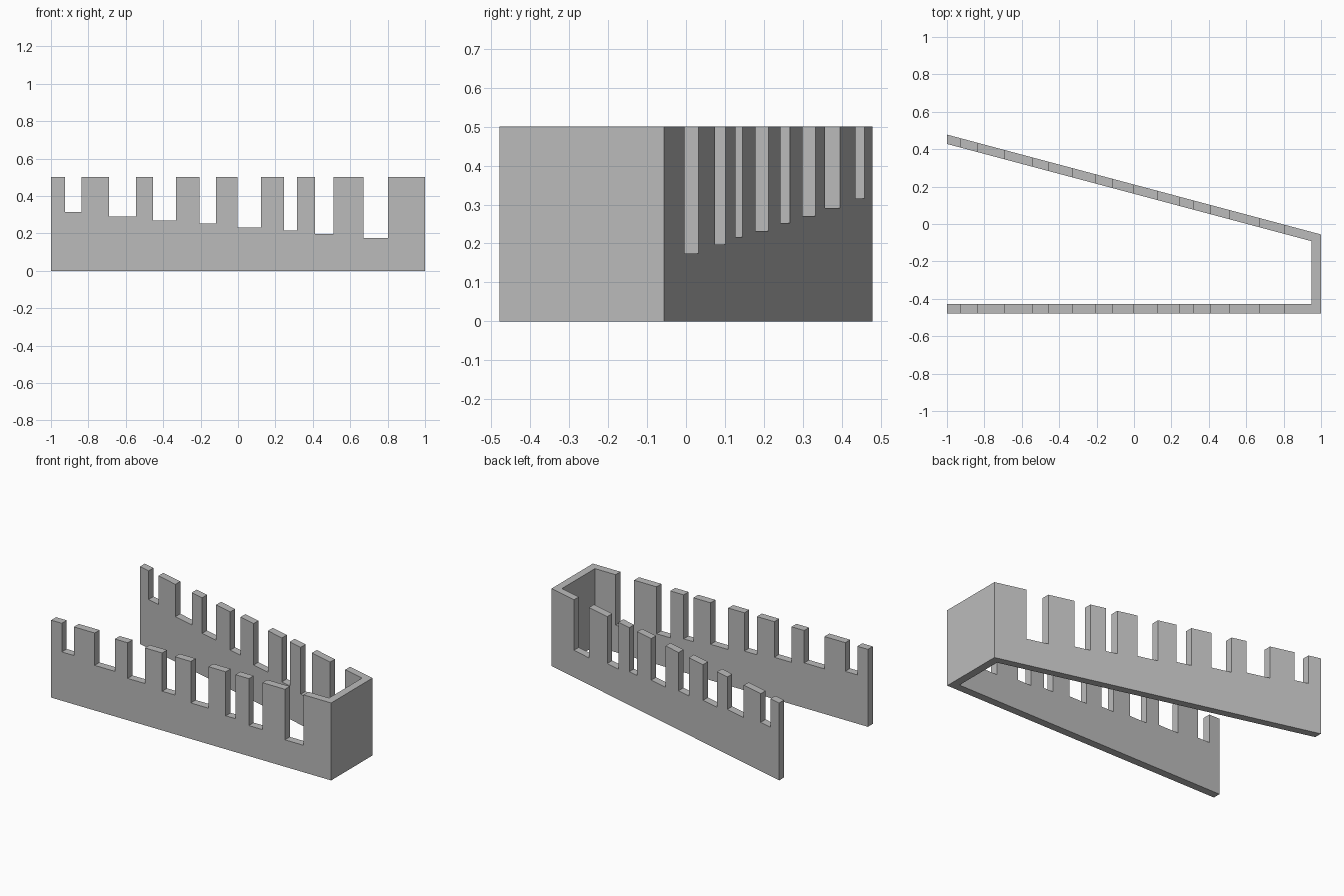
import bpy
import bmesh

if "Cube" in bpy.data.objects:
    bpy.data.objects.remove(bpy.data.objects["Cube"], do_unlink=True)

HEIGHT = 0.5

grey = bpy.data.materials.new("plain grey")
grey.use_nodes = True
grey.diffuse_color = (0.5, 0.5, 0.5, 1)
grey.node_tree.nodes["Principled BSDF"].inputs["Base Color"].default_value = grey.diffuse_color


def add_object(name, bm):
    bmesh.ops.recalc_face_normals(bm, faces=bm.faces)
    mesh = bpy.data.meshes.new(name)
    bm.to_mesh(mesh)
    bm.free()
    mesh.materials.append(grey)
    obj = bpy.data.objects.new(name, mesh)
    bpy.context.collection.objects.link(obj)
    return obj


def extrude_profile(bm, points, offset):
    face = bm.faces.new([bm.verts.new(p) for p in points])
    result = bmesh.ops.extrude_face_region(bm, geom=[face])
    verts = [v for v in result["geom"] if isinstance(v, bmesh.types.BMVert)]
    bmesh.ops.translate(bm, verts=verts, vec=offset)


# Wall: straight front, closed end and slanted back, raised from a plan outline
plan = [(-1, -0.478), (1, -0.478), (1, -0.056), (-1, 0.478),
        (-1, 0.428), (0.95, -0.092), (0.95, -0.428), (-1, -0.428)]
bm = bmesh.new()
extrude_profile(bm, [(x, y, 0) for x, y in plan], (0, 0, HEIGHT))
wall = add_object("crenellated_wall", bm)

# Slots: left edge, right edge and floor height, cut through both long walls
slots = [(-0.924, -0.838, 0.315), (-0.689, -0.545, 0.291),
         (-0.454, -0.331, 0.27), (-0.207, -0.117, 0.253),
         (-0.002, 0.124, 0.232), (0.247, 0.316, 0.216),
         (0.412, 0.51, 0.197), (0.67, 0.803, 0.174)]
bm = bmesh.new()
for left, right, floor in slots:
    top = HEIGHT + 0.1
    rect = [(left, floor), (right, floor), (right, top), (left, top)]
    extrude_profile(bm, [(x, -1, z) for x, z in rect], (0, 2, 0))
cutter = add_object("slot_cutter", bm)
cutter.hide_render = True

cut = wall.modifiers.new("slots", "BOOLEAN")
cut.operation = "DIFFERENCE"
cut.solver = "EXACT"
cut.object = cutter
bpy.context.view_layer.objects.active = wall
bpy.ops.object.modifier_apply(modifier=cut.name)
bpy.data.objects.remove(cutter, do_unlink=True)
